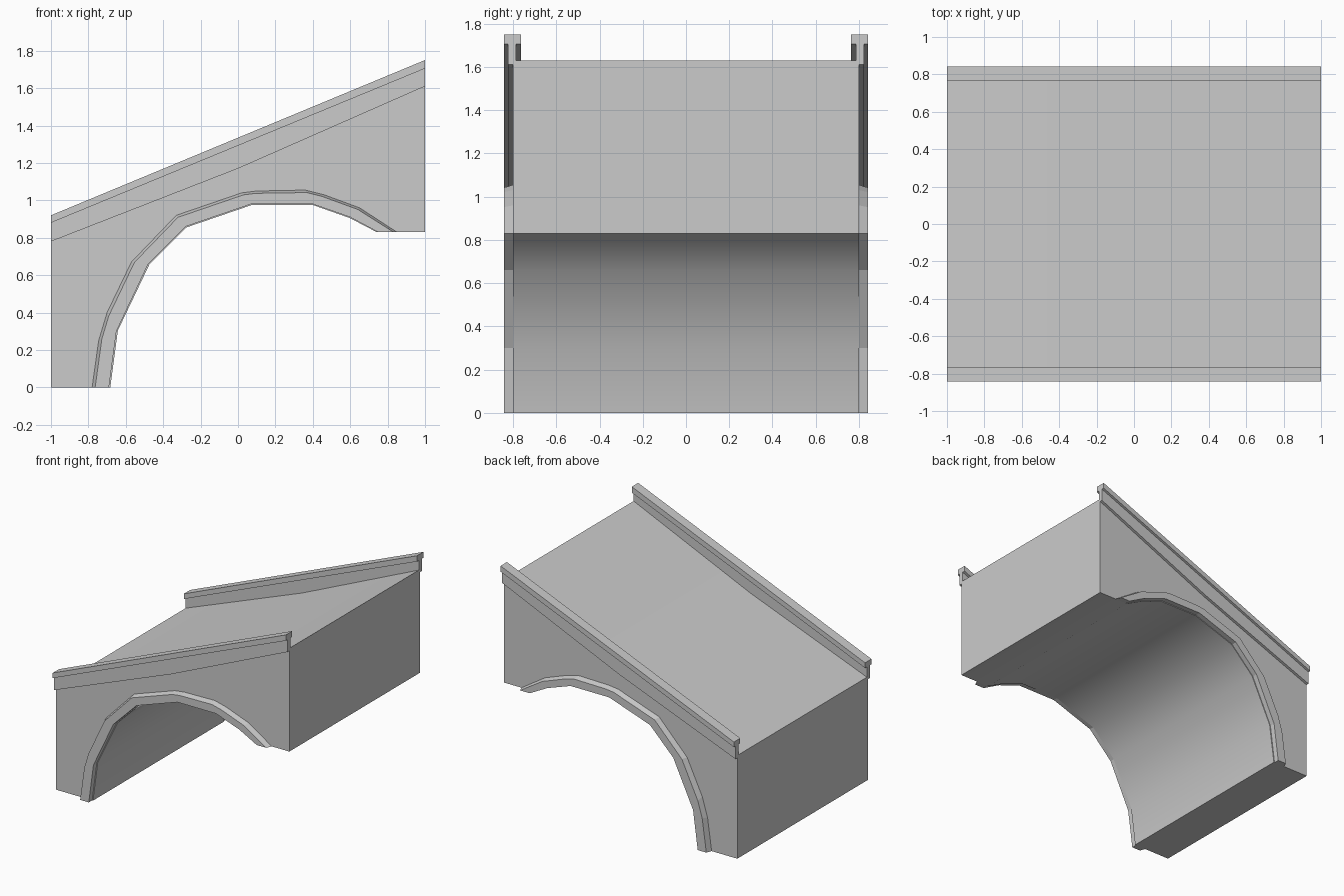
import bpy, bmesh, math
from mathutils import Vector

cube = bpy.data.objects.get("Cube")
if cube:
    bpy.data.objects.remove(cube, do_unlink=True)

stone = bpy.data.materials.new("grey stone")
stone.use_nodes = True
GREY = (0.6, 0.6, 0.6, 1)
stone.diffuse_color = GREY
stone.node_tree.nodes["Principled BSDF"].inputs["Base Color"].default_value = GREY

WALL, FACE = 0.80, 0.842


def finish(name, bm, smooth=None):
    bmesh.ops.remove_doubles(bm, verts=bm.verts, dist=0.0005)
    bmesh.ops.recalc_face_normals(bm, faces=bm.faces)
    mesh = bpy.data.meshes.new(name)
    bm.to_mesh(mesh)
    bm.free()
    mesh.materials.append(stone)
    obj = bpy.data.objects.new(name, mesh)
    bpy.context.collection.objects.link(obj)
    if smooth:
        bpy.ops.object.select_all(action='DESELECT')
        obj.select_set(True)
        bpy.context.view_layer.objects.active = obj
        bpy.ops.object.shade_smooth_by_angle(angle=math.radians(smooth))


def prism(name, profile, y0, y1, smooth=None):
    """Extrude an x-z outline along y."""
    bm = bmesh.new()
    face = bm.faces.new([bm.verts.new((x, y0, z)) for x, z in profile])
    new = bmesh.ops.extrude_face_region(bm, geom=[face])["geom"]
    verts = [v for v in new if isinstance(v, bmesh.types.BMVert)]
    bmesh.ops.translate(bm, verts=verts, vec=(0, y1 - y0, 0))
    finish(name, bm, smooth)


# Matching stations along the inner and outer edges of the arch ring
inner = [Vector(p) for p in (
    (-.69, 0), (-.65, .3), (-.65, .3), (-.48, .66), (-.28, .86), (.07, .98),
    (.07, .98), (.4, .98), (.4, .98), (.6, .91), (.75, .83))]
outer = [Vector(p) for p in (
    (-.78, 0), (-.745, .25), (-.70, .40), (-.57, .67), (-.33, .92), (.02, 1.04),
    (.1, 1.05), (.36, 1.055), (.46, 1.03), (.65, .96), (.85, .83))]

# Solid body with sloping deck; its vault sits just inside the ring
vault = []
for a, b in zip(outer, inner):
    if not vault or (b - last).length > 0.001:
        vault.append(tuple(a.lerp(b, 1.08)))
    last = b
deck = [(1, .83), (1, 1.63), (0, 1.185), (-1, .80), (-1, 0)]
prism("bridge_body", vault + deck, -WALL, WALL, 35)


def arch_ring(name, side):
    """Projecting ring with a chamfered outer edge."""
    bm = bmesh.new()
    rows = []
    for a, b in zip(outer, inner):
        f = a.lerp(b, 0.18)
        section = ((b, WALL), (b, FACE), (f, FACE), (a, WALL))
        rows.append([bm.verts.new((p.x, side * y, p.y)) for p, y in section])
    for r, s in zip(rows, rows[1:]):
        for i in range(4):
            j = (i + 1) % 4
            bm.faces.new((r[i], r[j], s[j], s[i]))
    bm.faces.new(rows[0])
    bm.faces.new(rows[-1])
    finish(name, bm)


for label, side in (("front", -1), ("back", 1)):
    arch_ring(label + "_arch_ring", side)
    # Parapet wall, slightly proud of the side, with a wider coping on top
    prism(label + "_parapet",
          [(-1, .78), (0, 1.17), (1, 1.61), (1, 1.71), (-1, .89)],
          side * .787, side * .822)
    prism(label + "_coping",
          [(-1, .88), (1, 1.705), (1, 1.75), (-1, .92)],
          side * .764, side * FACE)
